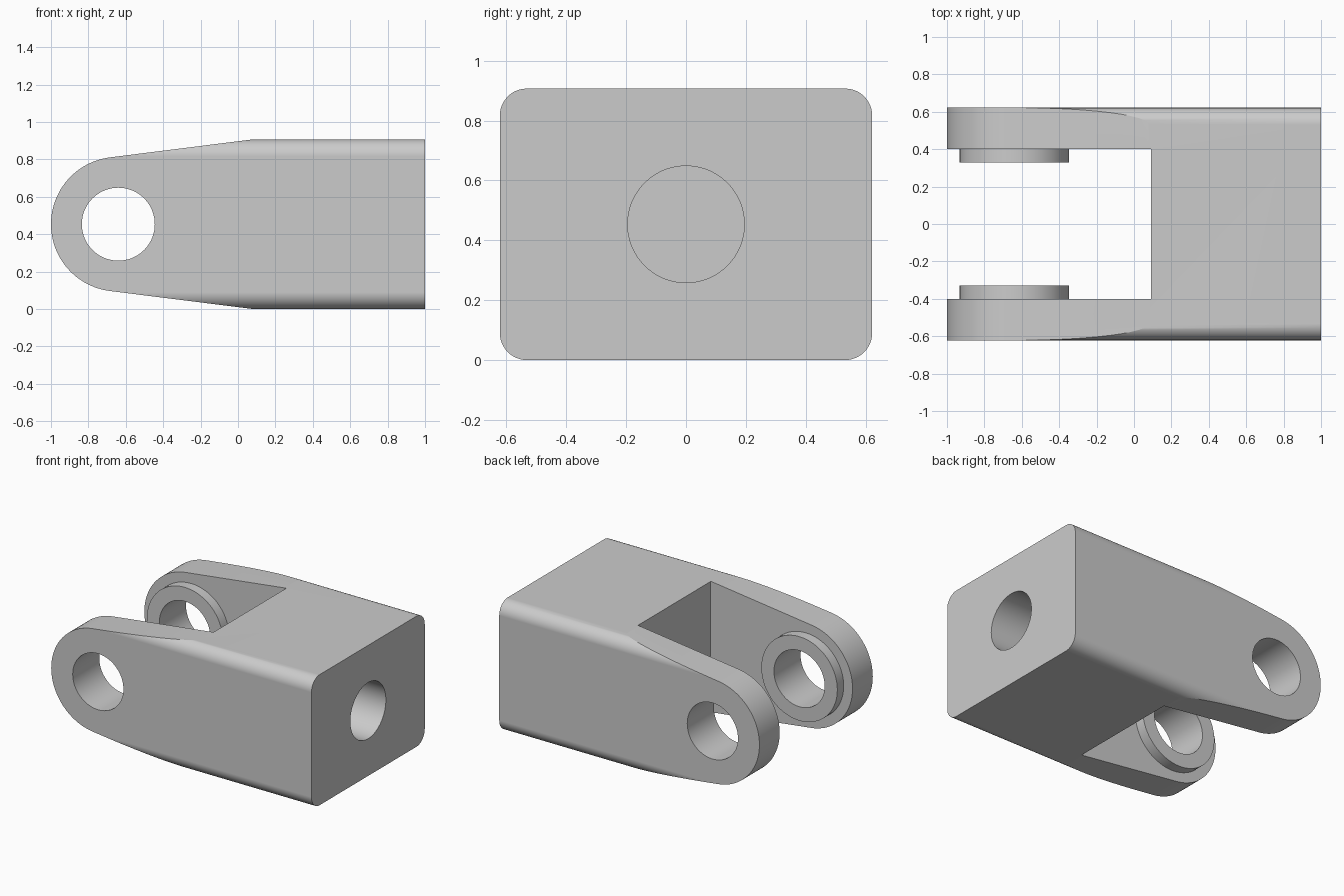
import bpy, bmesh
from math import radians, sin, cos, pi
from mathutils import Matrix, Vector

cube = bpy.data.objects.get("Cube")
if cube:
    bpy.data.objects.remove(cube, do_unlink=True)

# Overall dimensions
HEIGHT, HALF_Y, MID_Z = 0.907, 0.622, 0.4535
PIN_X, TIP_R, HOLE_R, BOSS_R = -0.64, 0.36, 0.195, 0.292
SLOT_Y, SLOT_X, BOSS_Y, CORNER = 0.40, 0.09, 0.33, 0.09
TAPER = radians(7)

steel = bpy.data.materials.new("plain grey")
steel.use_nodes = True
grey = (0.6, 0.6, 0.6, 1)
steel.diffuse_color = grey
steel.node_tree.nodes["Principled BSDF"].inputs["Base Color"].default_value = grey


def finish(name, bm):
    bmesh.ops.recalc_face_normals(bm, faces=bm.faces)
    mesh = bpy.data.meshes.new(name)
    bm.to_mesh(mesh)
    bm.free()
    mesh.materials.append(steel)
    ob = bpy.data.objects.new(name, mesh)
    bpy.context.collection.objects.link(ob)
    return ob


def prism(name, points, travel):
    """Extrude a closed outline along a vector."""
    bm = bmesh.new()
    face = bm.faces.new([bm.verts.new(p) for p in points])
    new = bmesh.ops.extrude_face_region(bm, geom=[face])["geom"]
    verts = [v for v in new if isinstance(v, bmesh.types.BMVert)]
    bmesh.ops.translate(bm, verts=verts, vec=Vector(travel))
    return finish(name, bm)


def cylinder(name, radius, length, centre, axis):
    bm = bmesh.new()
    turn = Matrix.Rotation(pi / 2, 4, "Y" if axis == "X" else "X")
    bmesh.ops.create_cone(bm, cap_ends=True, segments=72, radius1=radius,
                          radius2=radius, depth=length,
                          matrix=Matrix.Translation(centre) @ turn)
    return finish(name, bm)


def combine(target, other, operation):
    """Apply a boolean and discard the helper."""
    other.hide_render = True
    mod = target.modifiers.new(operation, "BOOLEAN")
    mod.operation, mod.solver, mod.object = operation, "EXACT", other
    bpy.context.view_layer.objects.active = target
    bpy.ops.object.modifier_apply(modifier=mod.name)
    bpy.data.objects.remove(other, do_unlink=True)


def arc(cx, cz, radius, start, end, steps):
    angles = [start + (end - start) * i / steps for i in range(steps + 1)]
    return [(cx + radius * cos(a), cz + radius * sin(a)) for a in angles]


# Block with rounded long edges
section = []
for k, (sy, sz) in enumerate([(1, 1), (-1, 1), (-1, -1), (1, -1)]):
    section += arc(sy * (HALF_Y - CORNER), MID_Z + sz * (MID_Z - CORNER),
                   CORNER, k * pi / 2, (k + 1) * pi / 2, 12)
clevis = prism("clevis", [(-1.1, y, z) for y, z in section], (2.1, 0, 0))

# Tapered side outline with a round tip
outline = arc(PIN_X, MID_Z, TIP_R, pi / 2 + TAPER, 3 * pi / 2 - TAPER, 48)
outline += [(0.08, 0), (0.08, -0.1), (1.2, -0.1), (1.2, HEIGHT + 0.1),
            (0.08, HEIGHT + 0.1), (0.08, HEIGHT)]
side = prism("side_outline", [(x, -1, z) for x, z in outline], (0, 2, 0))
combine(clevis, side, "INTERSECT")

# Slot between the two arms
slot = prism("slot_cutter", [(-2, -SLOT_Y, -1), (SLOT_X, -SLOT_Y, -1),
                             (SLOT_X, SLOT_Y, -1), (-2, SLOT_Y, -1)], (0, 0, 3))
combine(clevis, slot, "DIFFERENCE")

# Raised bosses on the inner arm faces
for s in (-1, 1):
    inside = SLOT_Y + 0.1
    boss = cylinder("boss", BOSS_R, inside - BOSS_Y,
                    (PIN_X, s * (inside + BOSS_Y) / 2, MID_Z), "Y")
    combine(clevis, boss, "UNION")

# Pin hole through both arms, blind shaft hole in the end
combine(clevis, cylinder("pin_cutter", HOLE_R, 2, (PIN_X, 0, MID_Z), "Y"), "DIFFERENCE")
combine(clevis, cylinder("shaft_cutter", HOLE_R, 1.2, (1, 0, MID_Z), "X"), "DIFFERENCE")

# Smooth curves, crisp edges
bpy.ops.object.select_all(action="DESELECT")
clevis.select_set(True)
bpy.context.view_layer.objects.active = clevis
bpy.ops.object.shade_smooth_by_angle(angle=radians(20))
weighted = clevis.modifiers.new("Weighted normals", "WEIGHTED_NORMAL")
weighted.keep_sharp = True
